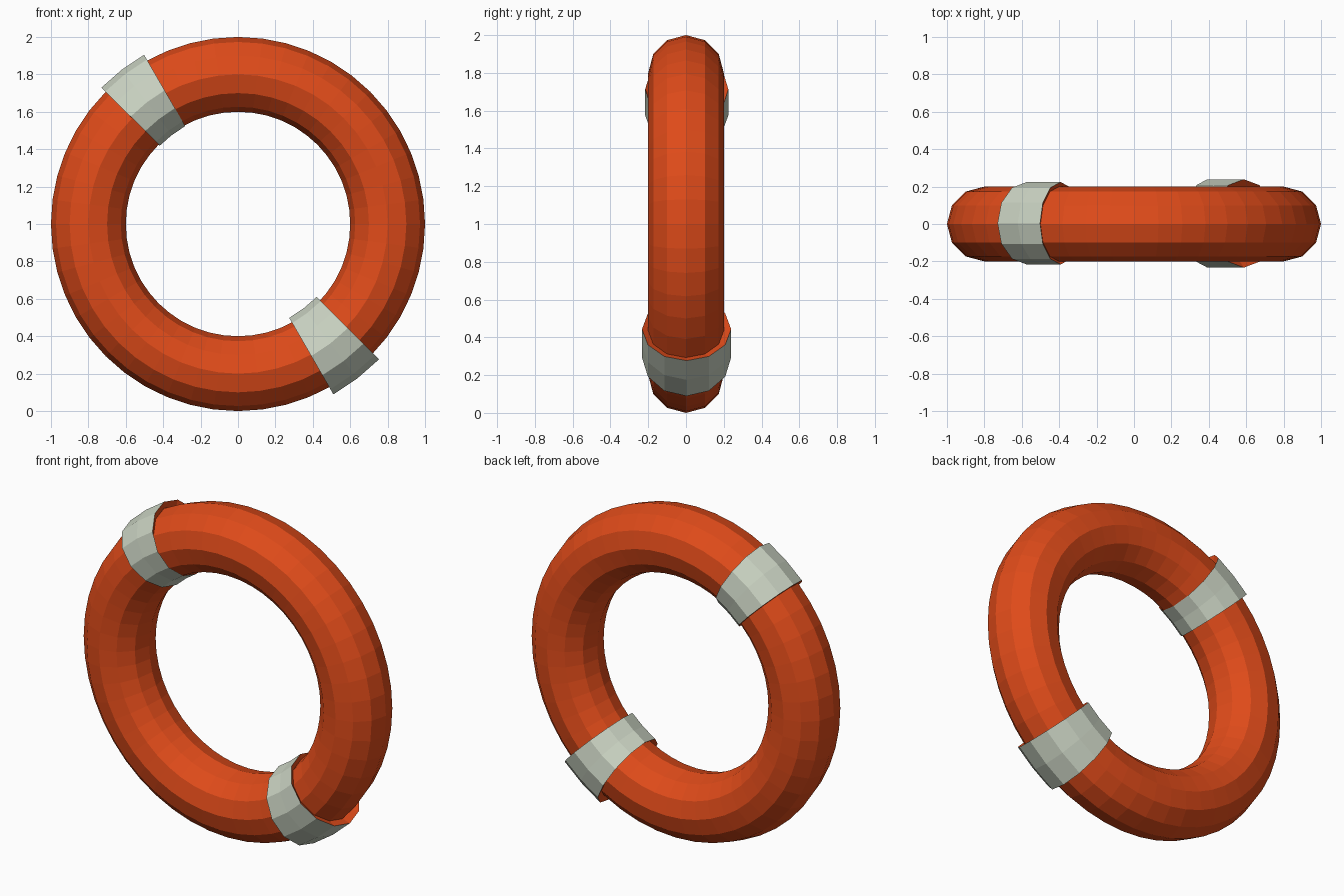
import bpy, bmesh
from math import sin, cos, pi
from mathutils import Vector

if "Cube" in bpy.data.objects:
    bpy.data.objects.remove(bpy.data.objects["Cube"])

MAJOR, MINOR = 48, 12
R, r = 0.8, 0.2


def material(name, color):
    m = bpy.data.materials.new(name)
    m.diffuse_color = (*color, 1)
    m.use_nodes = True
    m.node_tree.nodes["Principled BSDF"].inputs["Base Color"].default_value = m.diffuse_color
    return m


# Ring body: low-poly torus around the y axis
bm = bmesh.new()
grid = []
for i in range(MAJOR):
    a = 2 * pi * i / MAJOR
    loop = []
    for j in range(MINOR):
        b = 2 * pi * j / MINOR
        d = R + r * cos(b)
        loop.append(bm.verts.new((d * cos(a), r * sin(b), d * sin(a))))
    grid.append(loop)

segments = []
for i in range(MAJOR):
    p, q = grid[i], grid[(i + 1) % MAJOR]
    segments.append([bm.faces.new((p[j], p[(j + 1) % MINOR], q[(j + 1) % MINOR], q[j]))
                     for j in range(MINOR)])


# Grip bands: two segments extruded outwards, the end walls keep the ring colour
def band(first, scale, offset):
    faces = segments[first] + segments[first + 1]
    out = bmesh.ops.extrude_face_region(bm, geom=faces)["geom"]
    for v in (g for g in out if isinstance(g, bmesh.types.BMVert)):
        v.co = v.co * scale + Vector(offset)
    for f in (g for g in out if isinstance(g, bmesh.types.BMFace)):
        f.material_index = 1
    old = [f for f in faces if f.is_valid and f not in out]
    bmesh.ops.delete(bm, geom=old, context='FACES')


band(16, 1.1, (0.048, 0.004, -0.048))
band(40, 1.18, (-0.08, 0.003, 0.111))

bmesh.ops.recalc_face_normals(bm, faces=bm.faces)
bmesh.ops.translate(bm, verts=bm.verts, vec=(0, 0, 1))

mesh = bpy.data.meshes.new("life_ring")
bm.to_mesh(mesh)
bm.free()
mesh.materials.append(material("orange", (0.74, 0.07, 0.01)))
mesh.materials.append(material("pale_grey", (0.60, 0.66, 0.55)))
ring = bpy.data.objects.new("life_ring", mesh)
bpy.context.collection.objects.link(ring)
